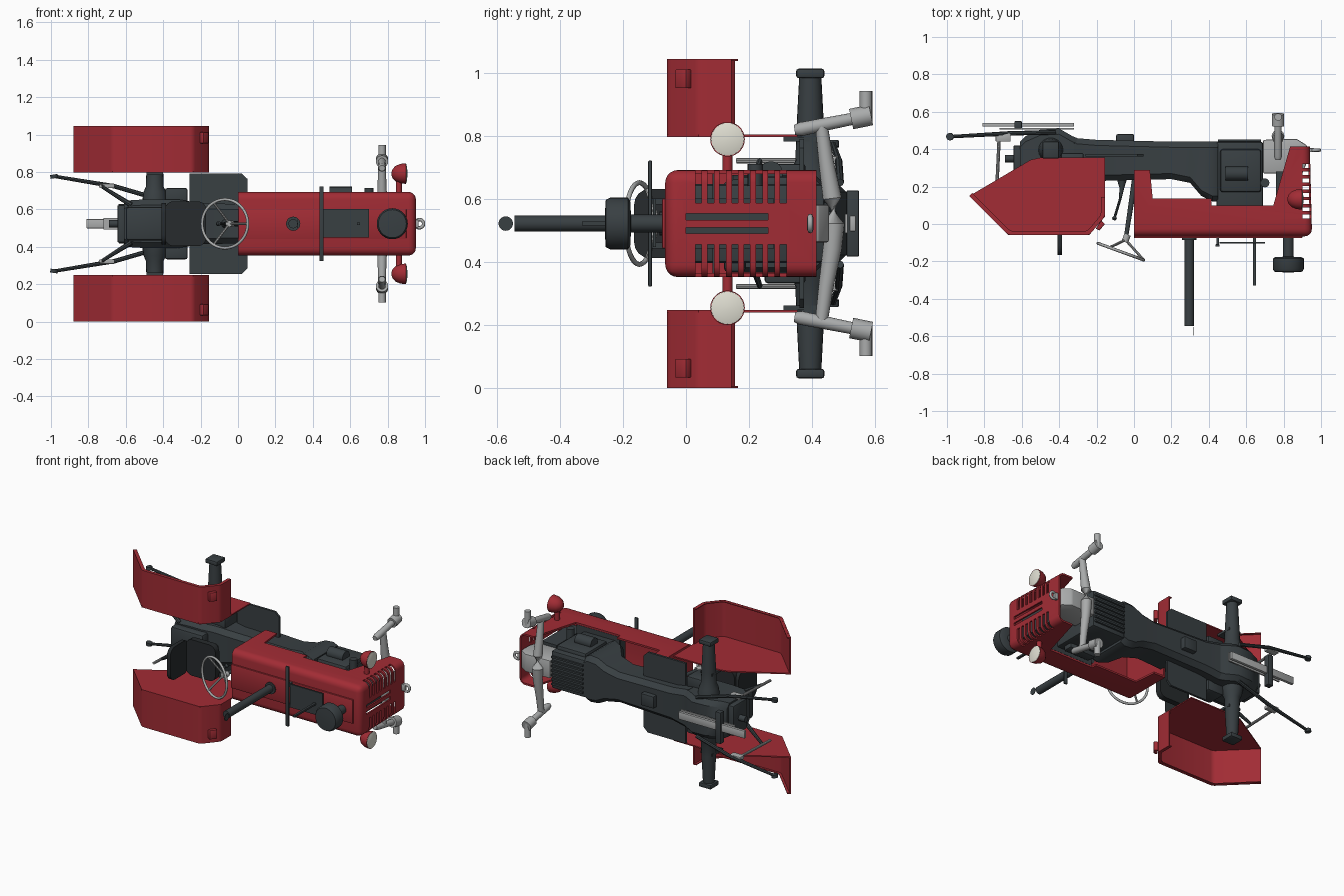
import bpy, bmesh, math
from mathutils import Vector as V

if "Cube" in bpy.data.objects:
    bpy.data.objects.remove(bpy.data.objects["Cube"])

C = 0.523  # centre plane of the vehicle (its width runs along z, its top faces -y)

def mat(name, col):
    m = bpy.data.materials.new(name)
    m.diffuse_color = (*col, 1)
    m.use_nodes = True
    m.node_tree.nodes["Principled BSDF"].inputs["Base Color"].default_value = m.diffuse_color
    return m

RED = mat("red_paint", (0.36, 0.025, 0.035))
DARK = mat("dark_metal", (0.04, 0.05, 0.055))
BLACK = mat("black_cushion", (0.02, 0.024, 0.026))
GREY = mat("light_metal", (0.4, 0.41, 0.41))
LENS = mat("lens", (0.75, 0.74, 0.65))

def finish(bm, name, m, angle=35):
    bmesh.ops.recalc_face_normals(bm, faces=bm.faces)
    me = bpy.data.meshes.new(name)
    bm.to_mesh(me); bm.free()
    me.materials.append(m)
    me.shade_smooth()
    me.set_sharp_from_angle(angle=math.radians(angle))
    ob = bpy.data.objects.new(name, me)
    bpy.context.collection.objects.link(ob)
    return ob

def prism(name, pts, d0, d1, m, bev=0, pick=None, seg=2):
    """Side profile (x, y) extruded across the width, d measured from the centre plane."""
    bm = bmesh.new()
    f = bm.faces.new([bm.verts.new((x, y, C + d0)) for x, y in pts])
    r = bmesh.ops.extrude_face_region(bm, geom=[f])
    for v in r["geom"]:
        if isinstance(v, bmesh.types.BMVert):
            v.co.z = C + d1
    if bev:
        es = [e for e in bm.edges if pick is None or pick(e)]
        bmesh.ops.bevel(bm, geom=es, offset=bev, segments=seg, affect='EDGES', profile=0.5)
    return finish(bm, name, m)

def box(name, x0, x1, y0, y1, d0, d1, m, bev=0, pick=None, seg=2):
    return prism(name, [(x0, y0), (x1, y0), (x1, y1), (x0, y1)], d0, d1, m, bev, pick, seg)

def along(axis):  # picks the edges parallel to an axis
    return lambda e: abs((e.verts[0].co - e.verts[1].co).normalized()[axis]) > 0.99

def tube(name, pts, radii, m, n=16):
    """Round limb through points (x, y, d)."""
    P = [V((x, y, C + d)) for x, y, d in pts]
    if not isinstance(radii, (list, tuple)):
        radii = [radii] * len(P)
    bm, rings = bmesh.new(), []
    for i, p in enumerate(P):
        a, b = P[max(i - 1, 0)], P[min(i + 1, len(P) - 1)]
        q = (b - a).to_track_quat('Z', 'Y')
        rings.append([bm.verts.new(p + q @ V((radii[i] * math.cos(2 * math.pi * k / n),
                      radii[i] * math.sin(2 * math.pi * k / n), 0))) for k in range(n)])
    skin(bm, rings)
    return finish(bm, name, m)

def skin(bm, rings):
    n = len(rings[0])
    for r, s in zip(rings, rings[1:]):
        for k in range(n):
            bm.faces.new((r[k], r[(k + 1) % n], s[(k + 1) % n], s[k]))
    bm.faces.new(rings[0]); bm.faces.new(rings[-1])

def loft(name, stations, m, ch=0.03):
    """Chamfered rectangles (x, y0, y1, half width) skinned along x."""
    bm, rings = bmesh.new(), []
    for x, a, b, w in stations:
        sec = [(a, -w + ch), (a, w - ch), (a + ch, w), (b - ch, w), (b, w - ch), (b, -w + ch), (b - ch, -w), (a + ch, -w)]
        rings.append([bm.verts.new((x, y, C + d)) for y, d in sec])
    skin(bm, rings)
    return finish(bm, name, m)

def ring(name, c, normal, R, r, m, n=36):
    bpy.ops.mesh.primitive_torus_add(major_radius=R, minor_radius=r, major_segments=n, minor_segments=8,
        location=(c[0], c[1], C + c[2]), rotation=V(normal).to_track_quat('Z', 'Y').to_euler())
    ob = bpy.context.object
    ob.name = name
    ob.data.materials.append(m)
    ob.data.shade_smooth()

def cut(ob, cutters):
    for c in cutters:
        md = ob.modifiers.new("cut", 'BOOLEAN')
        md.object, md.operation, md.solver = c, 'DIFFERENCE', 'EXACT'
    bpy.context.view_layer.objects.active = ob
    for md in list(ob.modifiers):
        bpy.ops.object.modifier_apply(modifier=md.name)
    for c in cutters:
        bpy.data.objects.remove(c)
    ob.data.set_sharp_from_angle(angle=math.radians(35))

# hood shell: open below, with grille slots wrapping round the front corners
def rim(e):  # edges around the top and front faces
    a, b = e.verts[0].co, e.verts[1].co
    along_top = max(a.y, b.y) < -0.04 and abs(a.x - b.x) > 0.5
    front = min(a.x, b.x) > 0.925
    return along_top or (front and (abs(a.y - b.y) > 0.2 or max(a.y, b.y) < 0))
hood = prism("hood", [(0, -0.066), (0.952, -0.066), (0.94, 0.415), (0.835, 0.415), (0.745, 0.1), (0.415, 0.1),
             (0.415, 0.135), (0.1, 0.135), (0.085, 0.29), (0, 0.29)], -0.17, 0.17, RED, 0.04, rim, 5)
cutters = [prism("inner", [(0.012, -0.054), (0.94, -0.054), (0.928, 0.6), (0.012, 0.6)], -0.158, 0.158, RED, 0.028, rim, 5)]
for i in range(8):
    y = 0.04 + i * 0.0385
    for a, b in ((0.066, 0.3), (-0.3, -0.066)):
        cutters.append(box("slot", 0.9, 1.0, y - 0.01, y + 0.01, a, b, RED))
for d in (-0.022, 0.022):
    cutters.append(box("slot", 0.9, 1.0, 0.0, 0.26, d - 0.01, d + 0.01, RED))
cut(hood, cutters)
box("hood_crest", 0.0, 0.9, -0.076, -0.06, -0.08, 0.08, RED, 0.005)
box("radiator", 0.76, 0.87, -0.02, 0.28, -0.08, 0.08, DARK)
box("hood_sill", 0.42, 0.74, 0.085, 0.1, -0.157, 0.157, DARK)

# exhaust with open rain flap, air cleaner, hood-top plate with bar
tube("exhaust", [(0.295, -0.05, 0), (0.295, -0.545, 0)], 0.025, DARK, 20)
tube("exhaust_collar", [(0.295, -0.06, 0), (0.295, -0.085, 0)], 0.038, DARK, 20)
tube("exhaust_flap", [(0.315, -0.573, 0), (0.319, -0.573, 0)], 0.023, DARK, 20)
tube("air_cleaner", [(0.825, y, 0) for y in (-0.05, -0.175, -0.177, -0.185, -0.24, -0.255, -0.258)],
     [0.028, 0.028, 0.07, 0.083, 0.083, 0.075, 0.03], DARK, 28)
box("hood_bar", 0.435, 0.458, -0.12, -0.108, -0.2, 0.2, DARK, 0.003)
box("hood_plate", 0.458, 0.7, -0.105, -0.095, -0.075, 0.08, DARK)
box("hood_post", 0.637, 0.652, -0.33, -0.06, -0.006, 0.006, DARK)
for d in (-0.07, 0.07):
    box("bar_bracket", 0.44, 0.455, -0.115, -0.06, d - 0.01, d + 0.01, DARK)

# engine, gearbox, rear housing
loft("gearbox", [(-0.32, 0.2, 0.46, 0.13), (-0.2, 0.23, 0.45, 0.11), (0.2, 0.24, 0.44, 0.1),
     (0.3, 0.22, 0.44, 0.12), (0.36, 0.15, 0.44, 0.15), (0.42, 0.12, 0.44, 0.155), (0.45, 0.12, 0.44, 0.14)], DARK)
box("engine_block", 0.44, 0.69, 0.0, 0.44, -0.125, 0.125, DARK, 0.012)
for i in range(7):
    d = -0.09 + 0.03 * i
    box("sump_fin", 0.45, 0.68, 0.43, 0.452, d - 0.006, d + 0.006, DARK)
box("engine_side", 0.46, 0.68, 0.17, 0.4, 0.1, 0.15, DARK, 0.015)
tube("starter", [(0.49, 0.27, 0.16), (0.61, 0.27, 0.16)], 0.038, DARK)
tube("oil_filter", [(0.7, 0.22, 0.12), (0.7, 0.22, 0.19)], 0.024, DARK)
box("manifold", 0.46, 0.66, 0.12, 0.19, -0.155, -0.1, DARK, 0.015)
box("gearbox_foot", -0.095, 0.0, 0.42, 0.48, -0.04, 0.04, DARK, 0.006)
loft("rear_housing", [(-0.61, 0.2, 0.44, 0.11), (-0.58, 0.19, 0.47, 0.125), (-0.5, 0.19, 0.505, 0.13),
     (-0.4, 0.19, 0.51, 0.13), (-0.33, 0.2, 0.47, 0.13), (-0.28, 0.22, 0.45, 0.12)], DARK)
box("rear_cover", -0.645, -0.6, 0.27, 0.42, -0.1, 0.1, DARK, 0.008)
box("lift_cover", -0.6, -0.36, 0.14, 0.22, -0.09, 0.09, DARK, 0.015)
tube("drive_shaft", [(-0.6, 0.35, 0), (-0.69, 0.35, 0)], 0.02, DARK)
box("hitch_frame", -0.64, -0.6, 0.51, 0.55, -0.105, 0.105, DARK, 0.004)

# drawbar
box("drawbar", -0.81, -0.32, 0.52, 0.54, -0.025, 0.025, GREY, 0.004)
box("drawbar_rail", -0.72, -0.32, 0.505, 0.514, -0.03, 0.03, GREY)

# rounded seat cushion and backrest on a post
box("seat", -0.39, -0.17, 0.005, 0.045, -0.12, 0.12, BLACK, 0.045, along(1), 4)
box("seat_back", -0.41, -0.385, -0.165, 0.03, -0.11, 0.11, BLACK, 0.05, along(0), 4)
tube("seat_post", [(-0.3, 0.03, 0), (-0.32, 0.22, 0)], 0.03, DARK)

# steering wheel, column, gear lever
hub, rimc = V((-0.045, -0.085, 0)), V((-0.07, -0.148, 0))
nrm = V((0.095, 0.26, 0)).normalized()
u, w = V((nrm.y, -nrm.x, 0)), V((0, 0, 1))
ring("steering_wheel", rimc, nrm, 0.13, 0.008, GREY)
for k in range(3):
    t = 2 * math.pi * k / 3
    tube("wheel_spoke", [hub, rimc + 0.13 * (math.cos(t) * u + math.sin(t) * w)], 0.007, GREY, 8)
tube("wheel_hub", [hub - nrm * 0.012, hub + nrm * 0.03], 0.018, GREY)
tube("steering_column", [hub, (0.005, 0.24, 0)], [0.011, 0.016], DARK, 12)
tube("gear_lever", [(-0.065, 0.25, 0), (-0.065, 0.19, 0), (-0.075, 0.13, 0), (-0.105, 0.03, 0)],
     [0.03, 0.012, 0.007, 0.007], DARK, 10)
tube("lever_knob", [(-0.102, 0.04, 0), (-0.105, 0.03, 0), (-0.108, 0.02, 0)], [0.008, 0.014, 0.006], DARK, 10)

# front axle support, tow hook, bowed beam
prism("axle_support", [(0.69, 0.27), (0.9, 0.27), (0.925, 0.33), (0.925, 0.42), (0.87, 0.455), (0.69, 0.45)],
      -0.06, 0.06, GREY, 0.008)
box("hook_shank", 0.9, 0.965, 0.385, 0.405, -0.022, 0.022, GREY, 0.003)
ring("tow_hook", (0.97, 0.395, 0), (0, 1, 0), 0.022, 0.009, GREY, 20)
tube("front_beam", [(0.77, 0.43, -0.315), (0.77, 0.445, -0.2), (0.77, 0.465, -0.08), (0.77, 0.47, 0),
     (0.77, 0.465, 0.08), (0.77, 0.445, 0.2), (0.77, 0.43, 0.315)], [0.02, 0.024, 0.03, 0.034, 0.03, 0.024, 0.02], GREY)

# rim line of the fender, and a copy offset inwards
FEN = [(-0.88, 0.15), (-0.67, -0.06), (-0.24, -0.06), (-0.155, 0.04), (-0.155, 0.145)]
def inset(pts, t):
    P, out = [V(p) for p in pts], []
    for i, p in enumerate(P):
        ns = [V((-e.y, e.x)) for e in ((P[b] - P[a]).normalized() for a, b in ((i - 1, i), (i, i + 1))
              if a >= 0 and b < len(P))]
        n = sum(ns, V((0, 0))).normalized()
        out.append(tuple(p + n * t / n.dot(ns[0])))
    return out
def folds(e):  # folds of the fender rim, not its two ends
    p = e.verts[0].co
    return along(2)(e) and p.x > -0.8 and p.y < 0.1

# everything that repeats left and right
for s, side in ((1, "left"), (-1, "right")):
    def nm(t): return side + "_" + t
    # fender: inner plate, broad rim, narrow outer lip, marker lamp
    prism(nm("fender_plate"), FEN[:4] + [(-0.155, 0.355), (-0.5, 0.355), (-0.553, 0.343)], s * 0.275, s * 0.283, RED)
    prism(nm("fender_rim"), FEN + inset(FEN, 0.008)[::-1], s * 0.275, s * 0.523, RED, 0.016, folds, 3)
    prism(nm("fender_lip"), FEN + inset(FEN, 0.022)[::-1], s * 0.517, s * 0.5225, RED, 0.016, folds, 3)
    prism(nm("marker_lamp"), [(-0.205, -0.025), (-0.185, -0.035), (-0.155, 0.0), (-0.175, 0.018)], s * 0.43, s * 0.49, RED, 0.004)
    # footplate with cut front corner
    bm = bmesh.new()
    out = [(-0.26, 0.09), (0.05, 0.09), (0.05, 0.24), (0.02, 0.268), (-0.26, 0.268)]
    skin(bm, [[bm.verts.new((x, y, C + s * d)) for x, d in out] for y in (0.36, 0.375)])
    finish(bm, nm("footplate"), DARK)
    # rear axle tube, hub flange, brake housing
    tube(nm("rear_axle"), [(-0.445, 0.395, s * d) for d in (0.1, 0.17, 0.2, 0.28, 0.47)], [0.07, 0.06, 0.047, 0.045, 0.035], DARK, 20)
    box(nm("axle_flange"), -0.49, -0.4, 0.35, 0.44, s * 0.462, s * 0.492, DARK, 0.008)
    box(nm("fender_bracket"), -0.49, -0.4, 0.31, 0.42, s * 0.26, s * 0.275, DARK)
    box(nm("brake_housing"), -0.39, -0.27, 0.25, 0.38, s * 0.1, s * 0.19, DARK, 0.01)
    # rear linkage: lower arm, lift arm, lift rod
    tube(nm("lower_arm"), [(-0.42, 0.49, s * 0.13), (-0.66, 0.485, s * 0.2), (-0.98, 0.467, s * 0.253)], [0.012, 0.012, 0.009], DARK, 8)
    tube(nm("arm_eye"), [(-0.982, 0.467, s * 0.243), (-0.985, 0.467, s * 0.263)], 0.02, DARK)
    tube(nm("lift_arm"), [(-0.57, 0.2, s * 0.1), (-0.73, 0.235, s * 0.2)], [0.014, 0.009], DARK, 8)
    tube(nm("lift_rod"), [(-0.735, 0.16, s * 0.2), (-0.72, 0.48, s * 0.2)], 0.009, GREY, 10)
    box(nm("rod_joint"), -0.74, -0.66, 0.44, 0.485, s * 0.19, s * 0.215, GREY, 0.005)
    # headlamp bowl, lens and arm
    tube(nm("headlamp"), [(x, 0.132, s * 0.268) for x in (0.82, 0.826, 0.842, 0.868, 0.897)],
         [0.006, 0.024, 0.041, 0.052, 0.055], RED, 28)
    tube(nm("lamp_lens"), [(x, 0.132, s * 0.268) for x in (0.894, 0.899, 0.904, 0.906)], [0.053, 0.052, 0.035, 0.005], LENS, 28)
    tube(nm("lamp_arm"), [(0.86, 0.132, s * 0.16), (0.86, 0.132, s * 0.23)], 0.016, RED, 14)
    # front knuckle: kingpin, leg, spindle
    tube(nm("kingpin"), [(0.77, 0.345, s * 0.297), (0.77, 0.365, s * 0.3), (0.77, 0.54, s * 0.335)], [0.016, 0.022, 0.019], GREY)
    tube(nm("knuckle"), [(0.77, 0.525, s * 0.332), (0.77, 0.588, s * 0.345)], 0.033, GREY)
    tube(nm("spindle"), [(0.77, 0.572, s * 0.32), (0.77, 0.572, s * 0.421)], 0.02, GREY)
